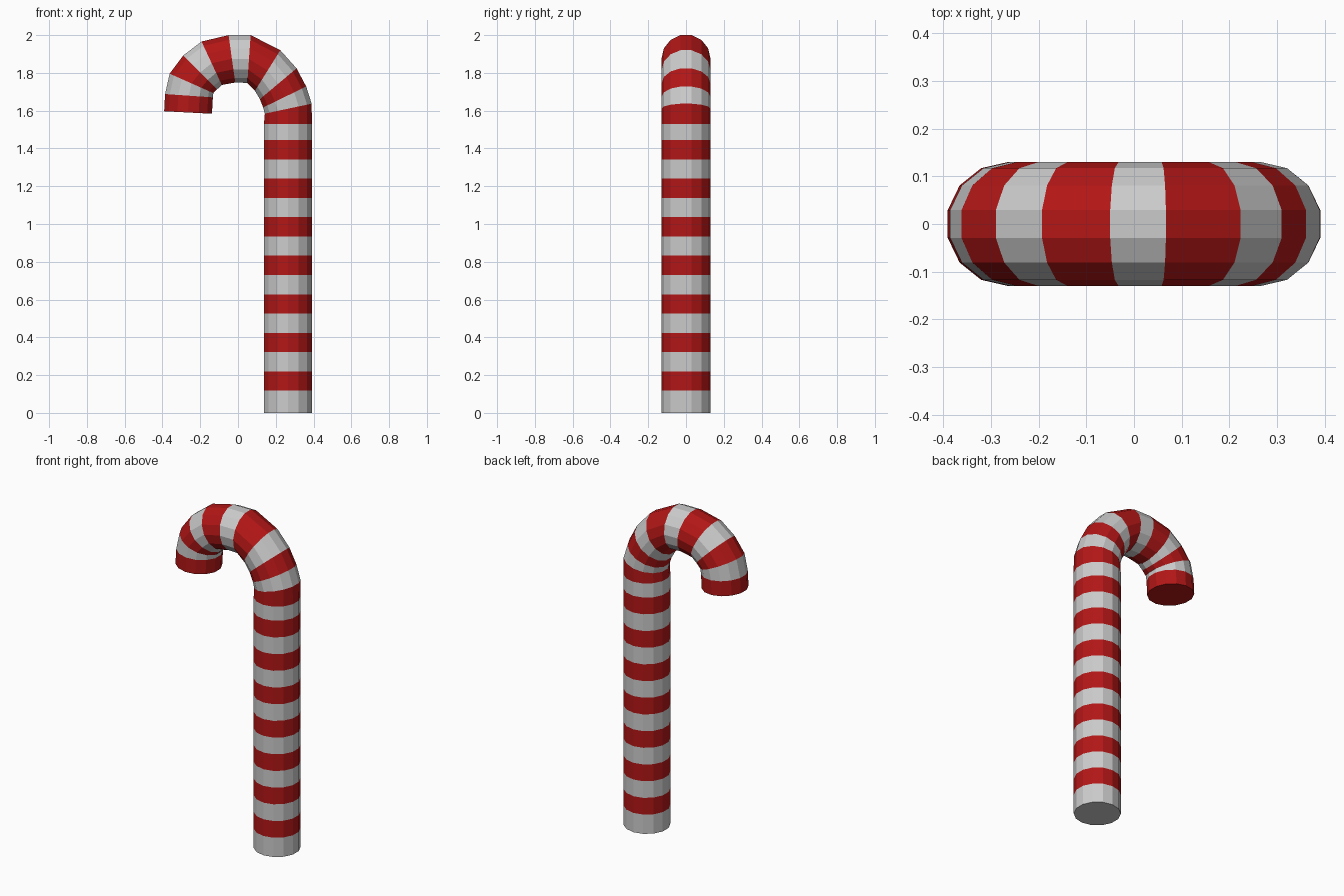
import bpy, bmesh, math

if "Cube" in bpy.data.objects:
    bpy.data.objects.remove(bpy.data.objects["Cube"])

SIDES = 14
RADIUS = 0.13
FLAT = math.cos(math.pi / SIDES)      # flat faces point along the bend plane
X_OUT = 0.391


def material(name, colour):
    m = bpy.data.materials.new(name)
    m.diffuse_color = (*colour, 1)
    m.use_nodes = True
    m.node_tree.nodes["Principled BSDF"].inputs["Base Color"].default_value = m.diffuse_color
    return m


# Rings as (outer x, outer z, tilt in degrees): straight shaft, then hook
rings = [(X_OUT, 0, 0)]
rings += [(X_OUT, 0.118 + 0.102 * i, 0) for i in range(14)]
rings += [
    (X_OUT, 1.53, 0), (0.39, 1.637, 12), (0.361, 1.728, 26),
    (0.31, 1.824, 40), (0.224, 1.92, 58), (0.067, 2.0, 86),
    (-0.05, 2.0, 98), (-0.193, 1.966, 115), (-0.29, 1.892, 135),
    (-0.362, 1.796, 156), (-0.386, 1.688, 176), (-0.391, 1.597, 177),
]

bm = bmesh.new()


def add_ring(x, z, tilt):
    t = math.radians(tilt)
    dx, dz = math.cos(t), math.sin(t)
    verts = []
    for i in range(SIDES):
        a = 2 * math.pi * (i + 0.5) / SIDES
        r = RADIUS * (math.cos(a) - FLAT)     # distance back from the outer edge
        verts.append(bm.verts.new((x + dx * r, RADIUS * math.sin(a), z + dz * r)))
    return verts


loops = [add_ring(*r) for r in rings]

# Alternating stripes between neighbouring rings
for s, (a, b) in enumerate(zip(loops, loops[1:])):
    for i in range(SIDES):
        j = (i + 1) % SIDES
        bm.faces.new((a[i], a[j], b[j], b[i])).material_index = s % 2

# End caps: white foot, red hook tip
bm.faces.new(loops[0][::-1]).material_index = 0
bm.faces.new(loops[-1]).material_index = 1
bmesh.ops.recalc_face_normals(bm, faces=bm.faces[:])

mesh = bpy.data.meshes.new("striped_cane")
bm.to_mesh(mesh)
bm.free()
mesh.materials.append(material("white_stripe", (0.8, 0.8, 0.8)))
mesh.materials.append(material("red_stripe", (0.45, 0.008, 0.008)))
cane = bpy.data.objects.new("striped_cane", mesh)
bpy.context.collection.objects.link(cane)
